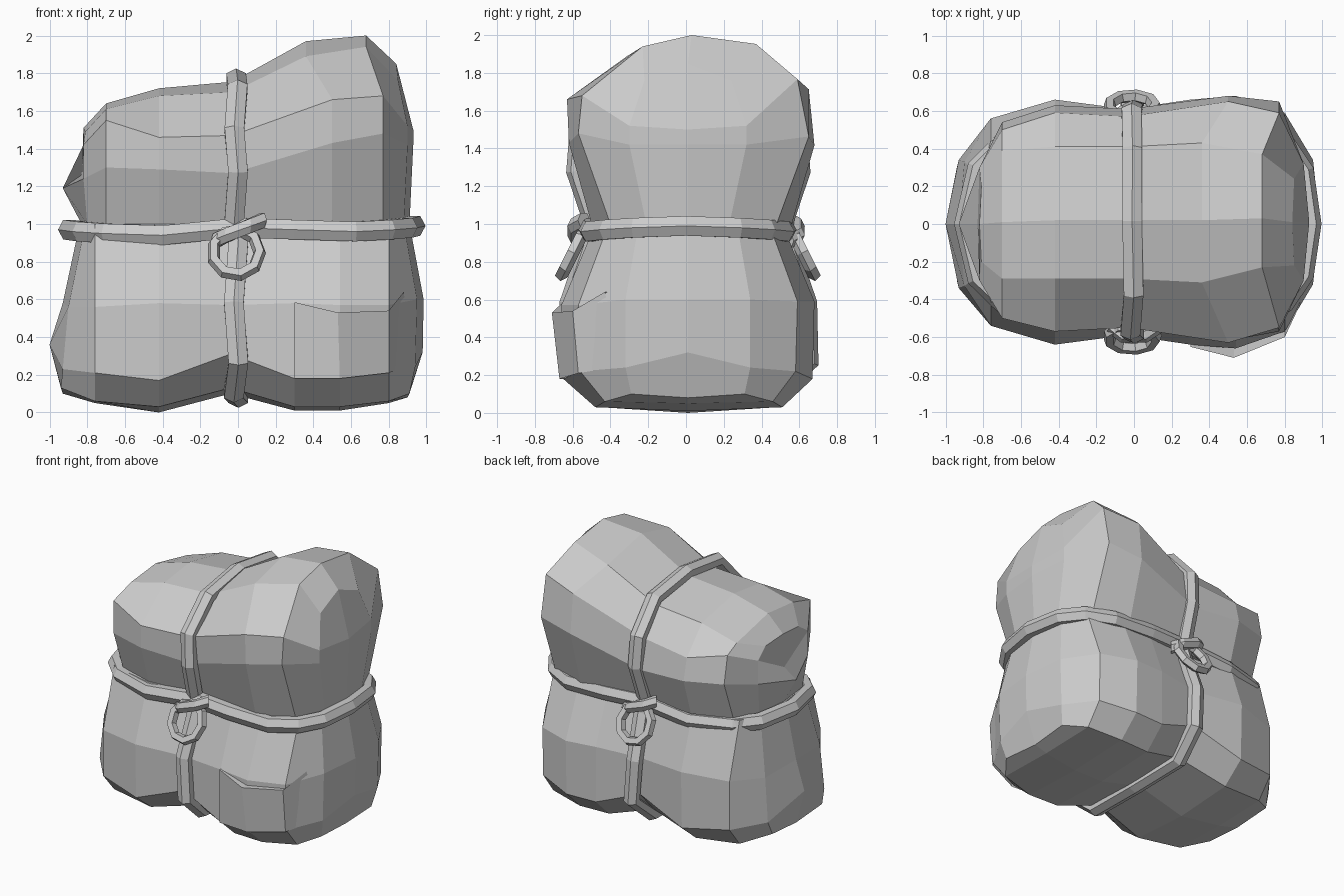
import bpy, bmesh, math
from mathutils import Vector

cube = bpy.data.objects.get("Cube")
if cube:
    bpy.data.objects.remove(cube)

grey = bpy.data.materials.new("plain grey")
grey.use_nodes = True
grey.diffuse_color = (0.6, 0.6, 0.6, 1)
bsdf = grey.node_tree.nodes["Principled BSDF"]
bsdf.inputs["Base Color"].default_value = grey.diffuse_color
bsdf.inputs["Roughness"].default_value = 0.8


def finish(bm, name):
    bmesh.ops.remove_doubles(bm, verts=bm.verts, dist=0.0005)
    bmesh.ops.recalc_face_normals(bm, faces=bm.faces)
    mesh = bpy.data.meshes.new(name)
    bm.to_mesh(mesh)
    bm.free()
    mesh.materials.append(grey)
    obj = bpy.data.objects.new(name, mesh)
    bpy.context.collection.objects.link(obj)
    return obj


def loft_lobe(name, sections, left_x, right_x, bulges, back_offset):
    """Cross-sections along x; each is (x, lean, y shift, [(half depth, z) x 4], crown z).
    back_offset gives each back row (extra depth, lift at right, lift at left);
    bulges move the middle column of each end by (outwards, up)."""
    bm = bmesh.new()
    rings = []
    last = len(sections) - 1
    for i, (x, lean, shift, rows, crown) in enumerate(sections):
        xs = left_x if i == 0 else right_x if i == last else [x + lean] * 3 + [x] * 2
        front = [bm.verts.new((xs[k], shift - d, z)) for k, (d, z) in enumerate(rows)]
        top = bm.verts.new((xs[4], shift, crown))
        back = []
        for k, (d, z) in enumerate(rows):
            extra, low, high = back_offset[k] if 0 < i < last else (0, 0, 0)
            lift = low + (high - low) * i / last
            back.append(bm.verts.new((xs[k], shift + d + extra, z + lift)))
        rings.append(front + [top] + back[::-1])
    for a, b in zip(rings, rings[1:]):
        for k in range(9):
            j = (k + 1) % 9
            bm.faces.new((a[k], a[j], b[j], b[k]))
    # rounded ends: a middle column pushed outwards
    for ring, side, bulge in ((rings[0], -1, bulges[0]), (rings[-1], 1, bulges[1])):
        mid = [bm.verts.new((ring[k].co + ring[8 - k].co) / 2
                            + Vector((side * bulge[k][0], 0, bulge[k][1]))) for k in range(3)]
        for k in range(2):
            bm.faces.new((ring[k], ring[k + 1], mid[k + 1], mid[k]))
            bm.faces.new((mid[k], mid[k + 1], ring[7 - k], ring[8 - k]))
        bm.faces.new((ring[2], ring[3], ring[4], mid[2]))
        bm.faces.new((mid[2], ring[4], ring[5], ring[6]))
        bm.faces.new((ring[0], mid[0], ring[8]))
    return finish(bm, name)


def rope(name, path, normal, width, thick, sides=6, closed=True):
    """Sweep a faceted section along a path; width runs along the normal."""
    bm = bmesh.new()
    pts = [Vector(p) for p in path]
    n = len(pts)
    rings = []
    for i, p in enumerate(pts):
        a = pts[(i - 1) % n] if closed or i else p
        b = pts[(i + 1) % n] if closed or i < n - 1 else p
        out = (b - a).normalized().cross(Vector(normal)).normalized()
        ring = []
        for k in range(sides):
            t = math.tau * (k + 0.5) / sides
            ring.append(bm.verts.new(p + Vector(normal) * width * math.cos(t)
                                     + out * thick * math.sin(t)))
        rings.append(ring)
    for i in range(n if closed else n - 1):
        a, b = rings[i], rings[(i + 1) % n]
        for k in range(sides):
            j = (k + 1) % sides
            bm.faces.new((a[k], a[j], b[j], b[k]))
    if not closed:
        bm.faces.new(rings[0])
        bm.faces.new(rings[-1])
    return finish(bm, name)


# Upper half of the bundle: low side on the right, tall side on the left
loft_lobe("upper_bundle", [
    (-.82, 0, 0, [(.26, 1.0), (.30, 1.24), (.30, 1.42), (.2, 1.49)], 1.51),
    (-.70, 0, .01, [(.40, 1.0), (.51, 1.30), (.51, 1.55), (.3, 1.61)], 1.64),
    (-.42, 0, .02, [(.50, 1.0), (.59, 1.29), (.59, 1.46), (.31, 1.68)], 1.72),
    (-.03, 0, .02, [(.47, 1.0), (.57, 1.27), (.57, 1.47), (.31, 1.70)], 1.755),
    (.36, .14, .02, [(.52, 1.0), (.64, 1.43), (.65, 1.66), (.33, 1.89)], 1.97),
    (.68, .09, .03, [(.43, 1.0), (.60, 1.48), (.58, 1.68), (.26, 1.94)], 2.0),
    (.88, 0, .01, [(.22, 1.0), (.31, 1.42), (.31, 1.52), (.23, 1.76)], 1.85),
], [-.80, -.82, -.82, -.81, -.82], [.88, .90, .90, .85, .84],
    [[(.03, 0), (.11, -.05), (.01, -.16)], [(.03, 0), (.03, 0), (.03, -.02)]],
    [(.02, 0, 0), (.02, 0, -.02), (-.02, -.08, .12), (.08, -.07, .03)])

# Lower half of the bundle, pinched in the middle by the rope
loft_lobe("lower_bundle", [
    (-.92, 0, 0, [(.26, 1.0), (.33, .56), (.34, .23), (.3, .13)], .1),
    (-.76, 0, .01, [(.42, 1.0), (.55, .56), (.55, .21), (.42, .06)], .05),
    (-.42, 0, .01, [(.50, 1.0), (.65, .58), (.64, .17), (.46, .03)], 0),
    (-.04, 0, .01, [(.46, 1.0), (.60, .57), (.60, .31), (.42, .13)], .1),
    (.30, 0, .01, [(.49, 1.0), (.65, .58), (.65, .18), (.48, .03)], .01),
    (.54, 0, .01, [(.49, 1.0), (.67, .57), (.66, .18), (.49, .03)], .01),
    (.80, 0, .01, [(.42, 1.0), (.58, .57), (.57, .22), (.44, .06)], .05),
    (.92, 0, .01, [(.26, 1.0), (.33, .60), (.33, .24), (.3, .10)], .08),
], [-.81, -.90, -.93, -.94, -.93], [.88, .95, .94, .91, .90],
    [[(.03, 0), (.03, .02), (.07, .13)], [(.03, 0), (.035, 0), (.04, .08)]],
    [(.01, 0, 0), (0, .02, .02), (0, 0, 0), (.01, 0, 0)])

# Raised cloth fold on the lower front
bm = bmesh.new()
outline = [(.30, -.652, .585), (.53, -.71, .53), (.80, -.60, .54), (.88, -.43, .64)]
foot = [(.30, -.652, .18), (.54, -.67, .18), (.80, -.57, .21), (.92, -.33, .25)]
lip = [bm.verts.new(p) for p in outline]
inner = [bm.verts.new((x, y + .1, z)) for x, y, z in outline]
hem = [bm.verts.new(p) for p in foot]
for k in range(3):
    bm.faces.new((lip[k], lip[k + 1], inner[k + 1], inner[k]))
    bm.faces.new((hem[k], hem[k + 1], lip[k + 1], lip[k]))
finish(bm, "front_fold")

# Rope around the waist, sagging a little between the corners
half = [(-.90, 0, .97), (-.83, .30, .96), (-.70, .43, .95), (-.40, .52, .94), (0, .51, .98),
        (.30, .53, .97), (.62, .52, .96), (.80, .43, .97), (.90, .28, .98), (.94, 0, .99)]
waist = half + [(x, -.97 * y, z) for x, y, z in half[-2:0:-1]]
rope("waist_rope", waist, (0, 0, 1), .06, .055)

# Rope over the top and under the bottom
side = [(0, 1.775), (.38, 1.72), (.58, 1.50), (.595, 1.28), (.50, 1.0),
        (.52, .9), (.63, .58), (.64, .27), (.44, .10), (0, .075)]
loop = [(y + .015, z) for y, z in side] + [(-y + .01, z) for y, z in side[-2:0:-1]]
rope("vertical_rope", [(-.01 + .012 * math.sin(3 * k), y, z) for k, (y, z) in enumerate(loop)],
     (1, 0, 0), .06, .05)

# Hanging ring and crossing strand on the front and the back
for label, s in (("front", -1), ("back", 1)):
    ring = []
    for k in range(9):
        t = math.tau * k / 9
        z = .85 + .12 * math.sin(t)
        ring.append((-.01 + .125 * math.cos(t), .01 + s * (.62 - .5 * (z - .83)), z))
    rope(label + "_knot_ring", ring, Vector((0, s, .5)).normalized(), .035, .035, 5)
    strand = [(s * .12, s * .54, .91), (s * .06, s * .59, .94),
              (-s * .06, s * .59, .99), (-s * .13, s * .54, 1.02)]
    rope(label + "_knot_strand", strand, (0, 0, 1), .045, .04, 6, False)
